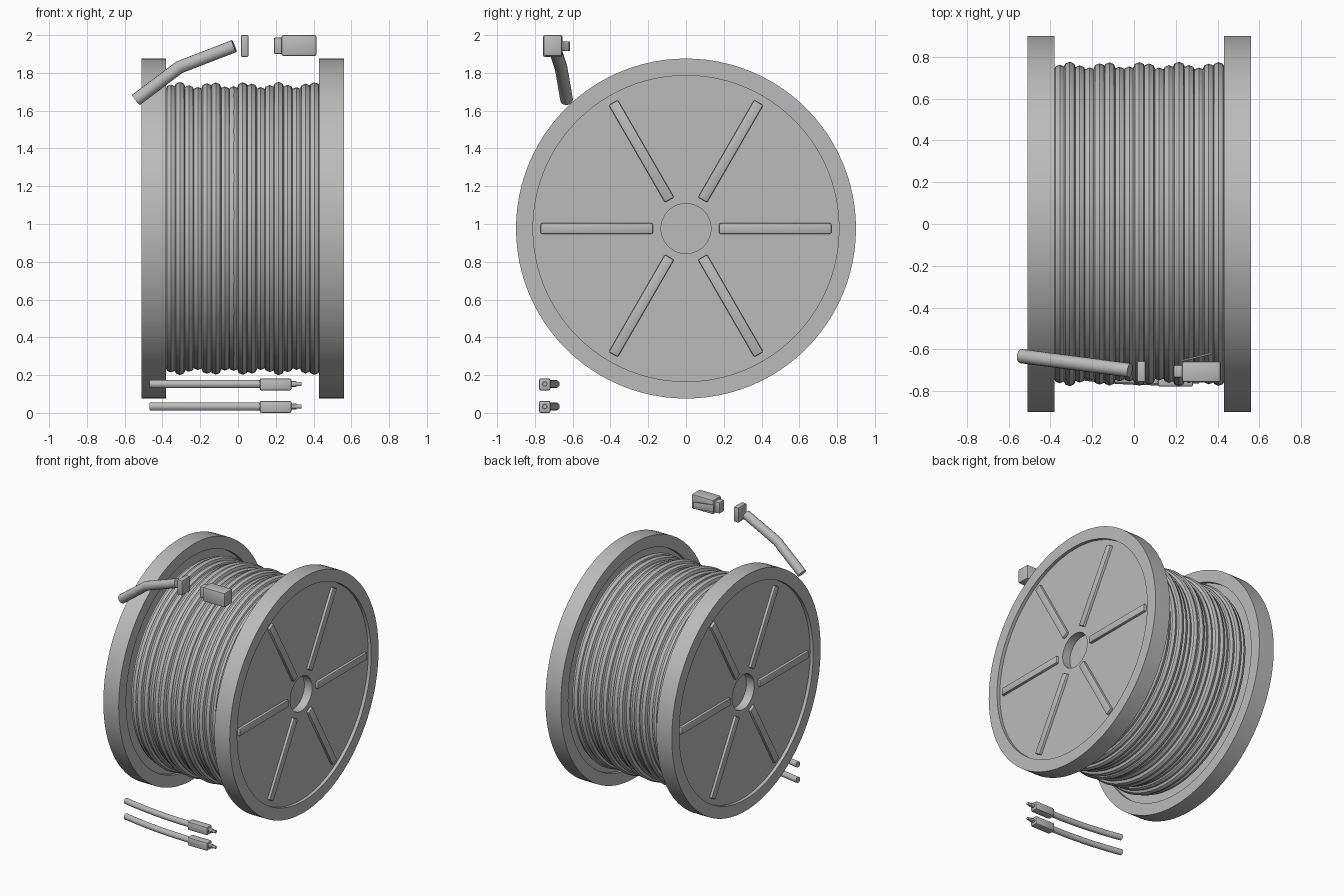
import bpy, bmesh, math
from mathutils import Matrix, Vector

cube = bpy.data.objects.get("Cube")
if cube:
    bpy.data.objects.remove(cube)

grey = bpy.data.materials.new("plain_grey")
grey.use_nodes = True
COLOUR = (0.5, 0.5, 0.5, 1)
grey.diffuse_color = COLOUR
grey.node_tree.nodes["Principled BSDF"].inputs["Base Color"].default_value = COLOUR

AXIS = Vector((0.025, 0, 0.976))   # middle of the spool
FLANGE = 0.405                     # inner flange face, from the middle
THICK = 0.13


def finish(name, bm, smooth=True):
    mesh = bpy.data.meshes.new(name)
    bmesh.ops.recalc_face_normals(bm, faces=bm.faces)
    bm.to_mesh(mesh)
    bm.free()
    obj = bpy.data.objects.new(name, mesh)
    bpy.context.collection.objects.link(obj)
    mesh.materials.append(grey)
    if smooth:
        bpy.ops.object.select_all(action="DESELECT")
        obj.select_set(True)
        bpy.context.view_layer.objects.active = obj
        bpy.ops.object.shade_smooth_by_angle(angle=math.radians(30))
    return obj


def lathe(bm, profile, steps=96, closed=False):
    """Spin (x, radius) points around the spool axis."""
    points = profile + profile[:1] if closed else profile
    verts = [bm.verts.new(AXIS + Vector((x, 0, r))) for x, r in points]
    edges = [bm.edges.new(pair) for pair in zip(verts, verts[1:])]
    bmesh.ops.spin(bm, geom=verts + edges, cent=AXIS, axis=(1, 0, 0),
                   angle=math.tau, steps=steps)
    bmesh.ops.remove_doubles(bm, verts=bm.verts, dist=0.0001)


def add_box(bm, low, high, bevel=0.008, matrix=Matrix()):
    low, high = Vector(low), Vector(high)
    place = matrix @ Matrix.Translation((low + high) / 2) @ Matrix.Diagonal((*(high - low), 1))
    verts = bmesh.ops.create_cube(bm, size=1, matrix=place)["verts"]
    edges = list({e for v in verts for e in v.link_edges})
    bmesh.ops.bevel(bm, geom=edges, offset=bevel, segments=2, profile=0.5, affect="EDGES")


def box(name, low, high, bevel=0.008, matrix=Matrix()):
    bm = bmesh.new()
    add_box(bm, low, high, bevel, matrix)
    return finish(name, bm)


def tube(name, path, radius, sides=16):
    """Capped tube along a path that runs mostly along x."""
    path = [Vector(p) for p in path]
    bm = bmesh.new()
    rings = []
    for i, p in enumerate(path):
        along = (path[min(i + 1, len(path) - 1)] - path[max(i - 1, 0)]).normalized()
        across = along.cross(Vector((0, 0, 1))).normalized()
        up = across.cross(along)
        turns = [math.tau * k / sides for k in range(sides)]
        rings.append([bm.verts.new(p + radius * (across * math.cos(a) + up * math.sin(a)))
                      for a in turns])
    for a, b in zip(rings, rings[1:]):
        for k in range(sides):
            n = (k + 1) % sides
            bm.faces.new((a[k], a[n], b[n], b[k]))
    bm.faces.new(rings[0])
    bm.faces.new(rings[-1])
    return finish(name, bm)


# Flanges with recessed faces, a hub socket and six ribs each
for side, label in ((1, "left"), (-1, "right")):
    inner, outer = FLANGE, FLANGE + THICK
    profile = [(inner + 0.025, 0), (inner + 0.025, 0.81), (inner, 0.81), (inner, 0.9),
               (outer, 0.9), (outer, 0.81), (outer - 0.025, 0.81),
               (outer - 0.025, 0.132), (outer - 0.09, 0.132), (outer - 0.09, 0)]
    bm = bmesh.new()
    lathe(bm, [(side * x, r) for x, r in profile])
    finish(label + "_flange", bm)

    bm = bmesh.new()
    face = side * (outer - 0.025)
    for k in range(6):
        turn = Matrix.Translation(AXIS) @ Matrix.Rotation(k * math.tau / 6, 4, "X")
        add_box(bm, (face - 0.02, 0.175, -0.028), (face + 0.02, 0.77, 0.028), 0.008, turn)
    finish(label + "_flange_ribs", bm)

# Core barrel
bm = bmesh.new()
lathe(bm, [(-0.44, 0.7), (0.44, 0.7)])
finish("core_barrel", bm)

# Wound cable: closely packed rings with a gently varying radius
bm = bmesh.new()
COUNT, WIRE = 17, 0.03
for i in range(COUNT):
    x = -0.38 + 0.76 * i / (COUNT - 1)
    major = 0.732 + 0.014 * math.sin(i * 1.7)
    section = [(x + WIRE * math.sin(a), major + WIRE * math.cos(a))
               for a in (math.tau * k / 8 for k in range(8))]
    lathe(bm, section, closed=True)
finish("cable_windings", bm, smooth=True)

# Loose cable end with its collar
tube("cable_end", [(-0.54, -0.632, 1.657), (-0.31, -0.662, 1.83), (-0.02, -0.7, 1.942)], 0.034)
box("cable_collar", (0.015, -0.756, 1.885), (0.056, -0.655, 2.0))

# Plug with neck and sprung latch
box("plug_body", (0.23, -0.756, 1.89), (0.415, -0.657, 2.0), 0.01)
box("plug_neck", (0.19, -0.735, 1.9), (0.235, -0.675, 1.987))
tilt = Matrix.Translation((0.225, -0.655, 1.941)) @ Matrix.Rotation(math.radians(14), 4, "Z")
box("plug_latch", (0, -0.004, -0.026), (0.15, 0.004, 0.026), 0.002, tilt)

# Pair of thin leads with connectors
for z, label in ((0.034, "lower"), (0.153, "upper")):
    bend = [(-0.465 + 0.585 * t, -0.69 - 0.06 * t * (2 - t), z) for t in (k / 6 for k in range(7))]
    tube(label + "_lead", bend, 0.022, 12)
    box(label + "_connector", (0.115, -0.778, z - 0.034), (0.283, -0.718, z + 0.03), 0.01)
    tube(label + "_sleeve", [(0.27, -0.748, z), (0.31, -0.748, z)], 0.015, 12)
    tube(label + "_tip", [(0.3, -0.748, z), (0.337, -0.748, z)], 0.011, 12)
